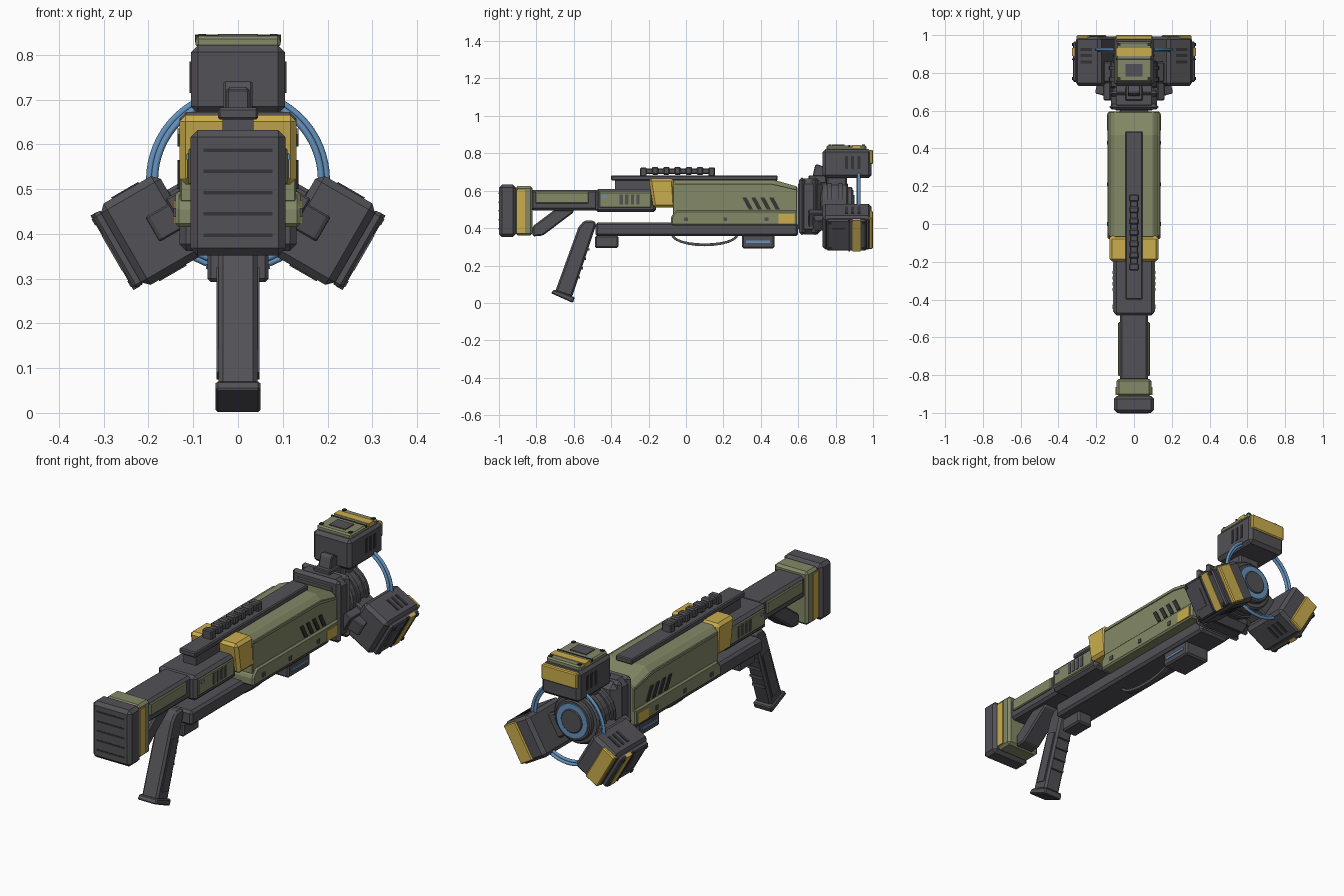
import bpy, bmesh, math
from mathutils import Matrix, Vector

if "Cube" in bpy.data.objects:
    bpy.data.objects.remove(bpy.data.objects["Cube"])

def material(name, r, g, b):
    m = bpy.data.materials.new(name)
    m.diffuse_color = (r, g, b, 1)
    m.use_nodes = True
    m.node_tree.nodes["Principled BSDF"].inputs["Base Color"].default_value = m.diffuse_color
    return m

DARK = material("dark grey", 0.085, 0.082, 0.092)
BLACK = material("near black", 0.035, 0.035, 0.04)
GREEN = material("olive green", 0.23, 0.25, 0.135)
YELLOW = material("yellow", 0.60, 0.42, 0.075)
BLUE = material("blue", 0.13, 0.29, 0.52)
HUB = 0.52  # height of the barrel axis

def make(name, rings, mat, bevel=0.0, xf=None):
    """Loft closed rings of points into a capped solid."""
    bm = bmesh.new()
    vs = [[bm.verts.new(p) for p in ring] for ring in rings]
    n = len(vs[0])
    for a, b in zip(vs, vs[1:]):
        for i in range(n):
            bm.faces.new((a[i], a[(i + 1) % n], b[(i + 1) % n], b[i]))
    bm.faces.new(vs[0])
    bm.faces.new(vs[-1])
    bmesh.ops.recalc_face_normals(bm, faces=bm.faces)
    if xf:
        bm.transform(xf)
    me = bpy.data.meshes.new(name)
    bm.to_mesh(me)
    bm.free()
    me.materials.append(mat)
    ob = bpy.data.objects.new(name, me)
    bpy.context.collection.objects.link(ob)
    if bevel:
        mod = ob.modifiers.new("bevel", 'BEVEL')
        mod.width, mod.segments, mod.limit_method = bevel, 1, 'ANGLE'
    return ob

def prism(name, pts, x0, x1, mat, bevel=0.0, xf=None):
    """Side profile (y, z) extruded across x."""
    return make(name, [[(x, y, z) for y, z in pts] for x in (x0, x1)], mat, bevel, xf)

def box(name, x, y, z, mat, bevel=0.0, xf=None):
    pts = [(y[0], z[0]), (y[1], z[0]), (y[1], z[1]), (y[0], z[1])]
    return prism(name, pts, x[0], x[1], mat, bevel, xf)

def wide(name, hw, y, z, mat, bevel=0.0, xf=None):
    return box(name, (-hw, hw), y, z, mat, bevel, xf)

def sides(name, pts, x0, x1, mat, bevel=0.0, xf=None):
    """Same plate on the left and right."""
    for s in (-1, 1):
        prism(name, pts, s * x0, s * x1, mat, bevel, xf)

def rect(y0, y1, z0, z1):
    return [(y0, z0), (y1, z0), (y1, z1), (y0, z1)]

def loft(name, sections, mat, bevel=0.0):
    """Sections are (y, half outline of (x, z)), mirrored in x."""
    rings = [[(x, y, z) for x, z in h] + [(-x, y, z) for x, z in reversed(h)]
             for y, h in sections]
    return make(name, rings, mat, bevel)

def cylinder(name, r, y0, y1, mat, n=24, bevel=0.0):
    ring = [(r * math.cos(2 * math.pi * i / n), r * math.sin(2 * math.pi * i / n)) for i in range(n)]
    return make(name, [[(x, y, HUB + z) for x, z in ring] for y in (y0, y1)], mat, bevel)

def torus(name, major, minor, y, mat):
    bpy.ops.mesh.primitive_torus_add(major_segments=64, minor_segments=10, major_radius=major,
        minor_radius=minor, location=(0, y, HUB), rotation=(math.pi / 2, 0, 0))
    ob = bpy.context.object
    ob.name = name
    ob.data.materials.append(mat)
    bpy.ops.object.shade_smooth()

# Butt pad and stock
wide("butt_pad", 0.106, (-1, -0.91), (0.352, 0.632), DARK, 0.016)
for i in range(5):
    z = 0.397 + i * 0.0475
    wide("pad_groove", 0.077, (-1.002, -0.995), (z - 0.004, z + 0.004), BLACK)
wide("butt_block", 0.092, (-0.912, -0.82), (0.36, 0.625), GREEN, 0.012)
sides("butt_stripe", rect(-0.905, -0.862, 0.375, 0.605), 0.088, 0.097, YELLOW)
wide("stock_tube", 0.075, (-0.83, -0.47), (0.495, 0.605), DARK, 0.012)
sides("stock_panel", rect(-0.805, -0.52, 0.532, 0.592), 0.07, 0.084, GREEN, 0.004)
prism("stock_strut", [(-0.82, 0.355), (-0.765, 0.36), (-0.60, 0.485), (-0.60, 0.50),
                      (-0.70, 0.50), (-0.82, 0.41)], -0.05, 0.05, DARK, 0.008)

# Rear receiver with vented panels
wide("receiver", 0.106, (-0.485, -0.16), (0.485, 0.608), DARK, 0.014)
sides("receiver_panel", rect(-0.465, -0.185, 0.51, 0.592), 0.10, 0.111, GREEN, 0.004)
for i in range(4):
    y = -0.355 + i * 0.03
    sides("receiver_vent", rect(y, y + 0.017, 0.525, 0.58), 0.108, 0.114, DARK)
sides("status_light", rect(-0.45, -0.425, 0.565, 0.578), 0.108, 0.115, BLUE)

# Yellow collar
prism("collar", [(-0.2, 0.665), (-0.065, 0.665), (-0.055, 0.51), (-0.175, 0.51)],
      -0.131, 0.131, YELLOW, 0.014)

# Main body shells
top = [(0.13, 0.47), (0.13, 0.63), (0.10, 0.658)]
loft("upper_shell", [(-0.07, top), (0.47, top),
                     (0.595, [(0.13, 0.47), (0.13, 0.60), (0.10, 0.622)])], GREEN, 0.004)
prism("lower_shell", [(-0.08, 0.415), (-0.08, 0.462), (-0.05, 0.495), (0.595, 0.495), (0.595, 0.415)],
      -0.14, 0.14, GREEN, 0.008)
sides("shell_trim", [(-0.06, 0.635), (0.46, 0.635), (0.59, 0.605), (0.59, 0.595), (0.45, 0.622),
                     (-0.06, 0.622)], 0.128, 0.135, GREEN)
for i in range(4):
    y = 0.30 + i * 0.048
    sides("body_vent", [(y + 0.035, 0.50), (y + 0.058, 0.50), (y + 0.023, 0.565), (y, 0.565)],
          0.128, 0.135, BLACK)
sides("body_marker", rect(0.495, 0.58, 0.422, 0.475), 0.137, 0.143, YELLOW)
for y in (0.0, 0.21, 0.43):
    sides("body_bolt", rect(y - 0.01, y + 0.01, 0.438, 0.458), 0.137, 0.144, DARK)

# Under rail, its blocks and the carrying loop
wide("under_rail", 0.085, (-0.485, 0.60), (0.357, 0.43), DARK, 0.012)
wide("rear_rail_block", 0.042, (-0.487, -0.362), (0.293, 0.36), DARK, 0.008)
wide("front_rail_block", 0.068, (0.30, 0.472), (0.292, 0.365), DARK, 0.008)
sides("rail_block_light", rect(0.32, 0.45, 0.321, 0.333), 0.066, 0.072, BLUE)
loop = [(0.10 + s * math.cos(t), 0.365 - d * math.sin(t))
        for s, d, rev in ((0.18, 0.062, 0), (0.165, 0.047, 1))
        for t in [math.pi * (i if not rev else 12 - i) / 12 for i in range(13)]]
prism("carry_loop", loop, -0.014, 0.014, DARK)

# Pistol grip with finger ridges
prism("grip", [(-0.70, 0.06), (-0.61, 0.03), (-0.48, 0.42), (-0.49, 0.44), (-0.545, 0.44), (-0.575, 0.405)],
      -0.044, 0.044, DARK, 0.01)
prism("grip_foot", [(-0.722, 0.052), (-0.605, 0.0), (-0.594, 0.03), (-0.705, 0.072)],
      -0.05, 0.05, DARK, 0.005)
for i in range(4):
    z = 0.13 + i * 0.05
    y = -0.61 + (z - 0.03) / 3
    wide("finger_ridge", 0.035, (y - 0.02, y + 0.01), (z, z + 0.012), DARK)
sides("grip_panel", [(-0.665, 0.09), (-0.615, 0.075), (-0.535, 0.31), (-0.585, 0.325)], 0.04, 0.048, DARK)

# Top rail and ribbed handle
wide("top_rail", 0.045, (-0.40, 0.49), (0.655, 0.682), DARK, 0.005)
wide("rail_support", 0.035, (-0.38, -0.17), (0.60, 0.66), DARK)
wide("handle_bar", 0.02, (-0.24, 0.15), (0.69, 0.718), DARK, 0.004)
for y in (-0.23, 0.135):
    wide("handle_post", 0.026, (y - 0.015, y + 0.02), (0.675, 0.724), DARK, 0.005)
for i in range(5):
    y = -0.165 + i * 0.06
    wide("handle_rib", 0.026, (y - 0.018, y + 0.018), (0.684, 0.728), DARK, 0.007)

# Front block, flanges and barrel hub
wide("front_block", 0.122, (0.60, 0.73), (0.365, 0.665), DARK, 0.03)
for y in (0.605, 0.675):
    wide("front_flange", 0.131, (y, y + 0.03), (0.362, 0.672), DARK, 0.025)
cylinder("hub", 0.125, 0.72, 0.865, DARK, 24, 0.008)
for y in (0.755, 0.815):
    cylinder("hub_rib", 0.133, y, y + 0.022, DARK)
cylinder("hub_end", 0.10, 0.86, 0.89, DARK, 32, 0.006)
cylinder("hub_light", 0.085, 0.88, 0.896, BLUE, 32)
cylinder("hub_core", 0.058, 0.88, 0.902, DARK, 24, 0.004)

# Blue cables linking the three heads
torus("cable_outer", 0.198, 0.0075, 0.925, BLUE)
torus("cable_inner", 0.186, 0.0075, 0.918, BLUE)

# Three heads around the barrel axis
axis = Vector((0, 0, HUB))
for k in range(3):
    xf = (Matrix.Translation(axis) @ Matrix.Rotation(k * 2 * math.pi / 3, 4, 'Y')
          @ Matrix.Translation(-axis))
    cap = GREEN if k == 0 else DARK
    wide("head_block", 0.105, (0.73, 0.992), (0.668, 0.822), DARK, 0.016, xf)
    wide("head_cap", 0.095, (0.752, 0.965), (0.815, 0.842), cap, 0.007, xf)
    wide("head_end_panel", 0.097, (0.97, 1.0), (0.742, 0.818), YELLOW, 0.005, xf)
    wide("cap_stripe", 0.096, (0.89, 0.932), (0.828, 0.845), YELLOW, 0.0, xf)
    wide("cap_groove", 0.096, (0.868, 0.876), (0.83, 0.8445), BLACK, 0.0, xf)
    wide("cap_hatch", 0.045, (0.78, 0.848), (0.836, 0.846), DARK, 0.0, xf)
    for x in (-0.08, 0.08):
        for y in (0.77, 0.95):
            box("cap_bolt", (x - 0.008, x + 0.008), (y - 0.008, y + 0.008), (0.836, 0.847), BLACK, 0, xf)
    for i in range(3):
        y = 0.85 + i * 0.033
        sides("head_vent", rect(y, y + 0.016, 0.715, 0.785), 0.10, 0.108, BLACK, 0, xf)
    wide("head_arm", 0.06, (0.75, 0.86), (0.60, 0.675), DARK, 0.008, xf)
    wide("clamp_base", 0.045, (0.655, 0.75), (0.64, 0.682), DARK, 0.004, xf)
    prism("clamp", [(0.675, 0.67), (0.735, 0.67), (0.735, 0.73), (0.70, 0.742), (0.69, 0.735)],
          -0.032, 0.032, DARK, 0.004, xf)
